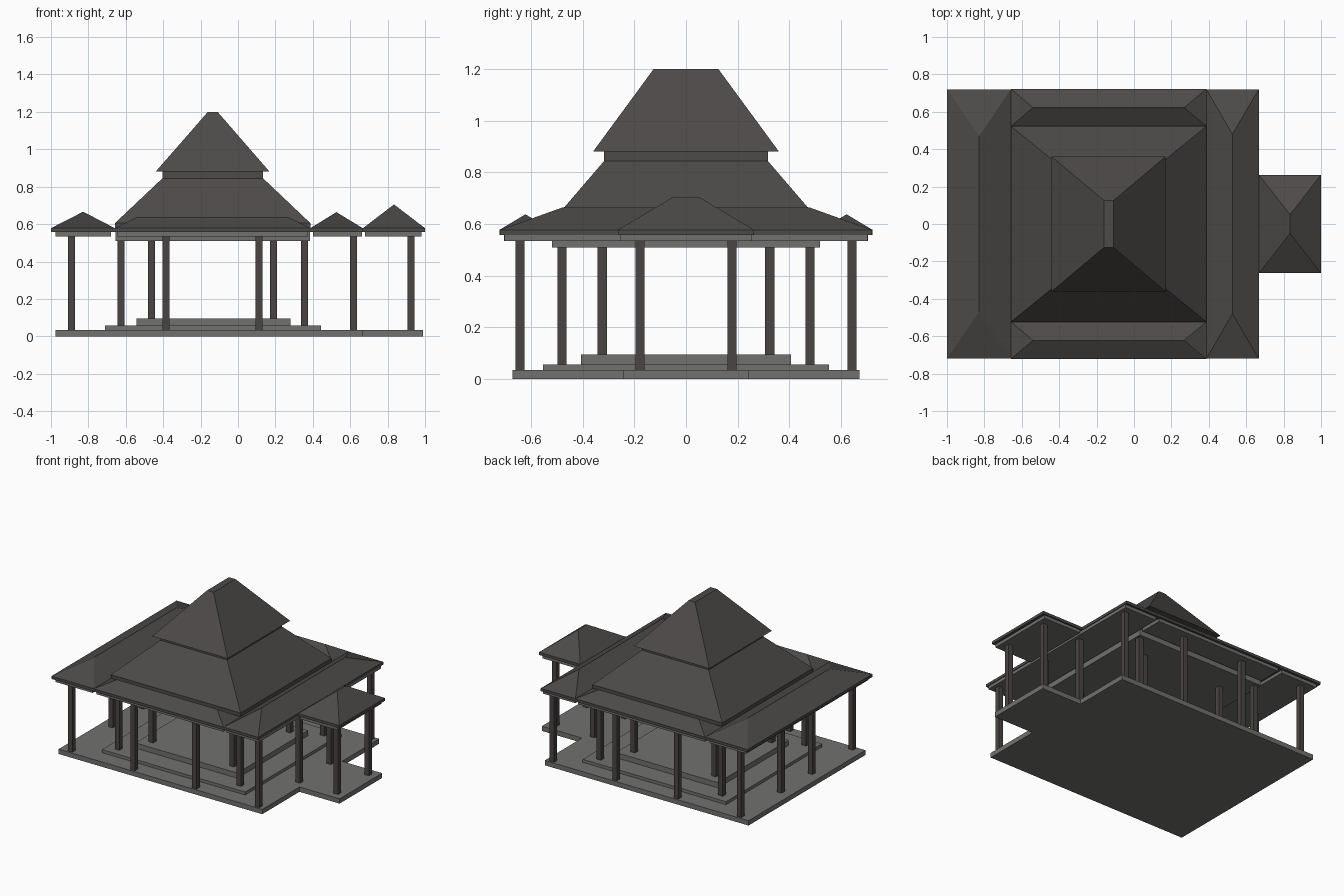
import bpy, bmesh

if "Cube" in bpy.data.objects:
    bpy.data.objects.remove(bpy.data.objects["Cube"])


def material(name, rgb):
    m = bpy.data.materials.new(name)
    m.diffuse_color = (*rgb, 1)
    m.use_nodes = True
    m.node_tree.nodes["Principled BSDF"].inputs["Base Color"].default_value = m.diffuse_color
    return m


STONE = material("grey stone", (0.165, 0.165, 0.158))
ROOF = material("dark roof", (0.074, 0.069, 0.066))
WOOD = material("dark brown wood", (0.068, 0.060, 0.058))


def finish(name, bm, mat):
    bmesh.ops.remove_doubles(bm, verts=bm.verts, dist=1e-4)
    bmesh.ops.recalc_face_normals(bm, faces=bm.faces)
    mesh = bpy.data.meshes.new(name)
    bm.to_mesh(mesh)
    bm.free()
    mesh.materials.append(mat)
    bpy.context.collection.objects.link(bpy.data.objects.new(name, mesh))


def stack(name, layers, mat):
    """Solid through rectangles (x0, x1, y0, y1, z); a rectangle may collapse to a ridge."""
    bm = bmesh.new()
    rings = [[bm.verts.new(p) for p in ((x0, y0, z), (x1, y0, z), (x1, y1, z), (x0, y1, z))]
             for x0, x1, y0, y1, z in layers]
    for a, b in zip(rings, rings[1:]):
        for i in range(4):
            j = (i + 1) % 4
            bm.faces.new((a[i], a[j], b[j], b[i]))
    bm.faces.new(rings[0][::-1])
    bm.faces.new(rings[-1])
    finish(name, bm, mat)


def box(name, x0, x1, y0, y1, z0, z1, mat):
    stack(name, [(x0, x1, y0, y1, z0), (x0, x1, y0, y1, z1)], mat)


def columns(name, points, z0, z1, w=0.036):
    for i, (x, y) in enumerate(points):
        box(f"{name}_{i + 1}", x - w / 2, x + w / 2, y - w / 2, y + w / 2, z0, z1, WOOD)


def gallery(name, rect, ridge, top, beam):
    """Hipped roof with a thin eave edge, on a flat beam slab."""
    stack(name + "_roof", [(*rect, 0.558), (*rect, 0.578), (*ridge, top)], ROOF)
    box(name + "_beam", *beam, 0.535, 0.558, STONE)


# Floor with its entrance extension
bm = bmesh.new()
outline = [(-0.975, -0.673), (0.667, -0.673), (0.667, -0.245), (0.99, -0.245),
           (0.99, 0.245), (0.667, 0.245), (0.667, 0.673), (-0.975, 0.673)]
face = bm.faces.new([bm.verts.new((x, y, 0)) for x, y in outline])
ext = bmesh.ops.extrude_face_region(bm, geom=[face], use_keep_orig=True)
up = [v for v in ext["geom"] if isinstance(v, bmesh.types.BMVert)]
bmesh.ops.translate(bm, verts=up, vec=(0, 0, 0.035))
finish("floor_slab", bm, STONE)

# Raised inner platforms
box("middle_platform", -0.71, 0.445, -0.553, 0.553, 0.035, 0.057, STONE)
box("upper_platform", -0.543, 0.28, -0.407, 0.407, 0.057, 0.095, STONE)

# Columns
S = (-1, 1)
columns("outer_column", [(x, s * 0.643) for x in (-0.89, -0.385, 0.112, 0.618) for s in S], 0.035, 0.54)
columns("side_column", [(x, s * 0.178) for x in (-0.89, 0.618) for s in S], 0.035, 0.54)
columns("porch_column", [(0.925, s * 0.178) for s in S], 0.035, 0.54)
columns("inner_column", [(x, s * 0.48) for x in (-0.626, 0.355) for s in S], 0.057, 0.515)
columns("centre_column", [(x, s * 0.324) for x in (-0.462, 0.19) for s in S], 0.095, 0.515)

# Surrounding gallery roofs and entrance porch
gallery("left_gallery", (-1, -0.658, -0.72, 0.72), (-0.828, -0.828, -0.47, 0.47), 0.666,
        (-0.977, -0.68, -0.703, 0.703))
gallery("right_gallery", (0.387, 0.667, -0.72, 0.72), (0.526, 0.526, -0.48, 0.48), 0.664,
        (0.4, 0.662, -0.703, 0.703))
for side, s in (("front", -1), ("back", 1)):
    a, b = sorted((s * 0.523, s * 0.722))
    c, d = sorted((s * 0.535, s * 0.705))
    gallery(side + "_gallery", (-0.658, 0.387, a, b), (-0.54, 0.268, s * 0.622, s * 0.622), 0.638,
            (-0.645, 0.375, c, d))
gallery("porch", (0.668, 1, -0.263, 0.263), (0.834, 0.834, -0.05, 0.05), 0.705,
        (0.678, 0.98, -0.253, 0.253))

# Main hall: beam slab, lower roof, neck and upper roof
box("hall_beam", -0.655, 0.385, -0.52, 0.52, 0.51, 0.558, STONE)
main = (-0.658, 0.387, -0.523, 0.523)
neck = (-0.404, 0.134, -0.317, 0.317)
stack("lower_main_roof", [(*main, 0.558), (*main, 0.605), (*neck, 0.845)], ROOF)
box("roof_neck", *neck, 0.845, 0.882, ROOF)
stack("upper_main_roof", [(-0.44, 0.168, -0.36, 0.36, 0.881), (-0.161, -0.109, -0.126, 0.126, 1.2)], ROOF)
